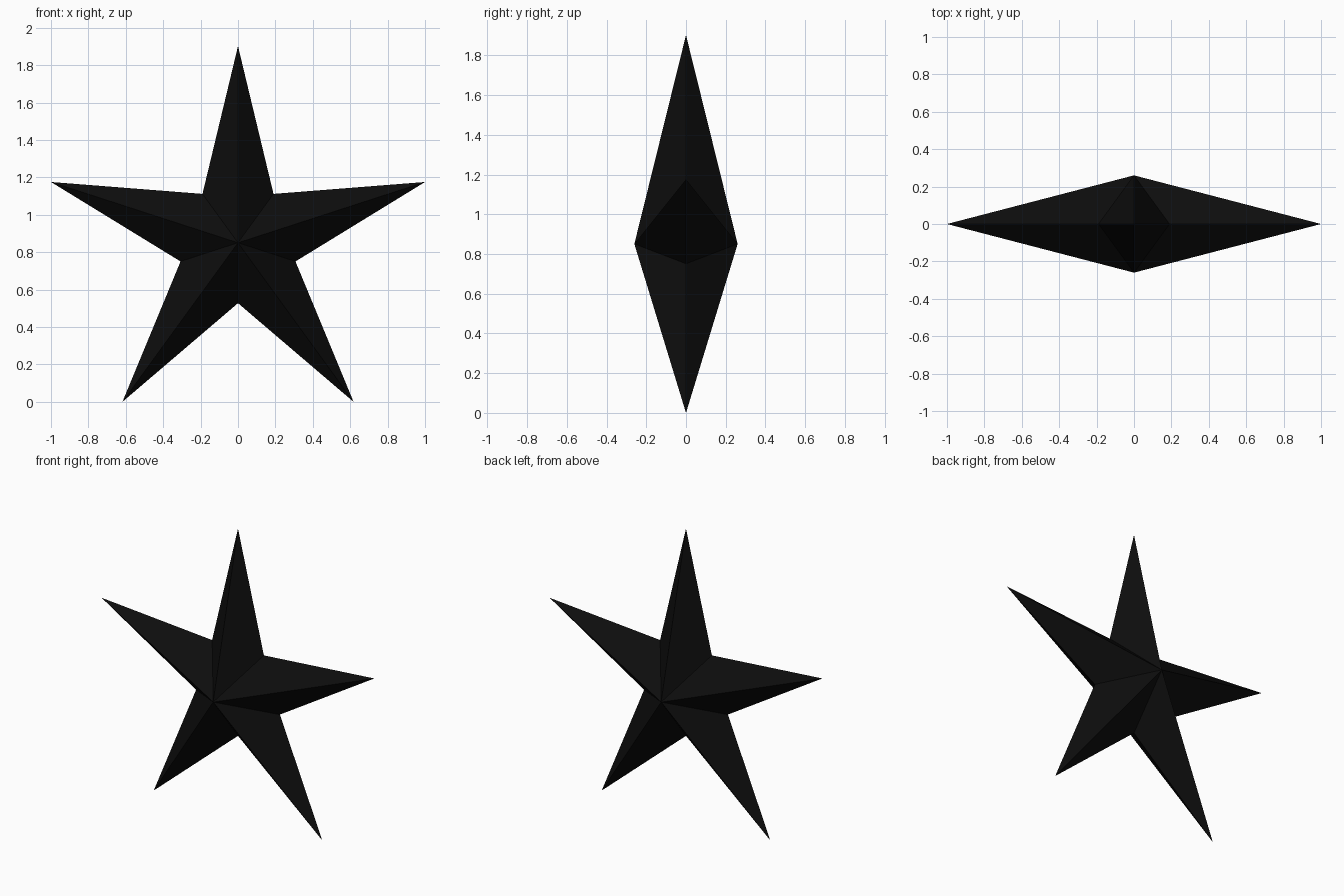
import bpy, bmesh
from math import sin, cos, pi

if "Cube" in bpy.data.objects:
    bpy.data.objects.remove(bpy.data.objects["Cube"])

POINTS = 5
OUTER = 1 / sin(2 * pi / 5)      # tip radius for a width of 2
INNER = 0.323                    # notch radius
DEPTH = 0.26                     # height of front and back peaks
CENTRE_Z = OUTER * cos(pi / 5)   # lower tips rest on z = 0

bm = bmesh.new()

# Star outline in the y = 0 plane, alternating tips and notches
rim = []
for i in range(POINTS * 2):
    r = INNER if i % 2 else OUTER
    a = i * pi / POINTS
    rim.append(bm.verts.new((r * sin(a), 0, CENTRE_Z + r * cos(a))))

# Front and back peaks joined to the outline by flat facets
for y in (-DEPTH, DEPTH):
    peak = bm.verts.new((0, y, CENTRE_Z))
    for i, v in enumerate(rim):
        bm.faces.new((v, rim[(i + 1) % len(rim)], peak))
bmesh.ops.recalc_face_normals(bm, faces=bm.faces)

mesh = bpy.data.meshes.new("star")
bm.to_mesh(mesh)
bm.free()
star = bpy.data.objects.new("star", mesh)
bpy.context.collection.objects.link(star)

# Black finish
black = bpy.data.materials.new("black")
black.diffuse_color = (0.004, 0.004, 0.004, 1)
black.use_nodes = True
black.node_tree.nodes["Principled BSDF"].inputs["Base Color"].default_value = black.diffuse_color
mesh.materials.append(black)
